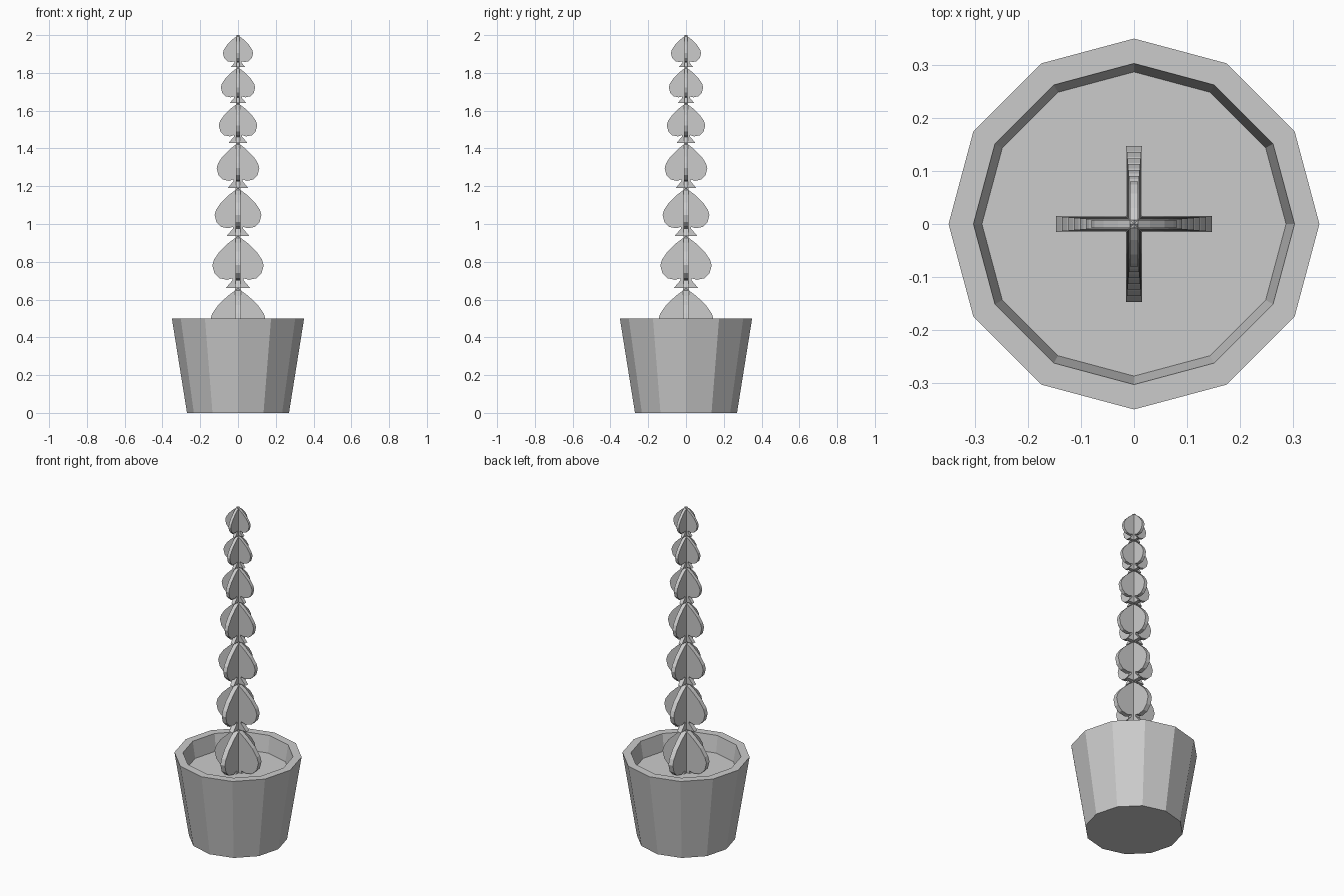
import bpy, bmesh
from math import cos, sin, pi

if "Cube" in bpy.data.objects:
    bpy.data.objects.remove(bpy.data.objects["Cube"])


def make_object(name, bm):
    bmesh.ops.recalc_face_normals(bm, faces=bm.faces)
    mesh = bpy.data.meshes.new(name)
    bm.to_mesh(mesh)
    bm.free()
    obj = bpy.data.objects.new(name, mesh)
    bpy.context.collection.objects.link(obj)
    return obj


def ring(bm, r, z, n=12):
    return [bm.verts.new((r * cos(2 * pi * i / n), r * sin(2 * pi * i / n), z)) for i in range(n)]


# Twelve-sided tapered pot with a recessed soil surface
bm = bmesh.new()
rings = [ring(bm, r, z) for r, z in [(0.27, 0), (0.35, 0.5), (0.303, 0.5), (0.287, 0.40)]]
for a, b in zip(rings, rings[1:]):
    for i in range(12):
        j = (i + 1) % 12
        bm.faces.new((a[i], a[j], b[j], b[i]))
bm.faces.new(rings[0])
bm.faces.new(rings[-1])
make_object("pot_with_soil", bm)

# Half outline of a spade-shaped leaf plate: (fraction of half width, fraction of height below tip)
HALF = [(0.38, 0.14), (0.72, 0.30), (0.93, 0.45), (1, 0.56), (0.92, 0.71), (0.72, 0.81),
        (0.42, 0.84), (0.22, 0.81), (0.22, 0.85), (0.48, 1)]


def leaf_plate(name, tip, height, half_width, along_y):
    outline = [(0, 0)] + HALF + [(-x, d) for x, d in reversed(HALF)]
    t = half_width * 0.1
    bm = bmesh.new()
    sides = []
    for s in (-t, t):
        pts = [(x * half_width, s, tip - d * height) for x, d in outline]
        if along_y:
            pts = [(-y, x, z) for x, y, z in pts]
        sides.append([bm.verts.new(p) for p in pts])
    a, b = sides
    bm.faces.new(a)
    bm.faces.new(b[::-1])
    for i in range(len(a)):
        j = (i + 1) % len(a)
        bm.faces.new((a[i], b[i], b[j], a[j]))
    make_object(name, bm)


# Stacked tiers of two crossed plates, growing towards the pot
TIPS = [2.0, 1.83, 1.64, 1.43, 1.19, 0.937, 0.66, 0.36]
WIDTHS = [0.08, 0.091, 0.102, 0.113, 0.124, 0.136, 0.147]
for k, w in enumerate(WIDTHS):
    for along_y in (False, True):
        leaf_plate(f"leaf_tier_{k + 1}_{'side' if along_y else 'front'}",
                   TIPS[k], TIPS[k] - TIPS[k + 1], w, along_y)
